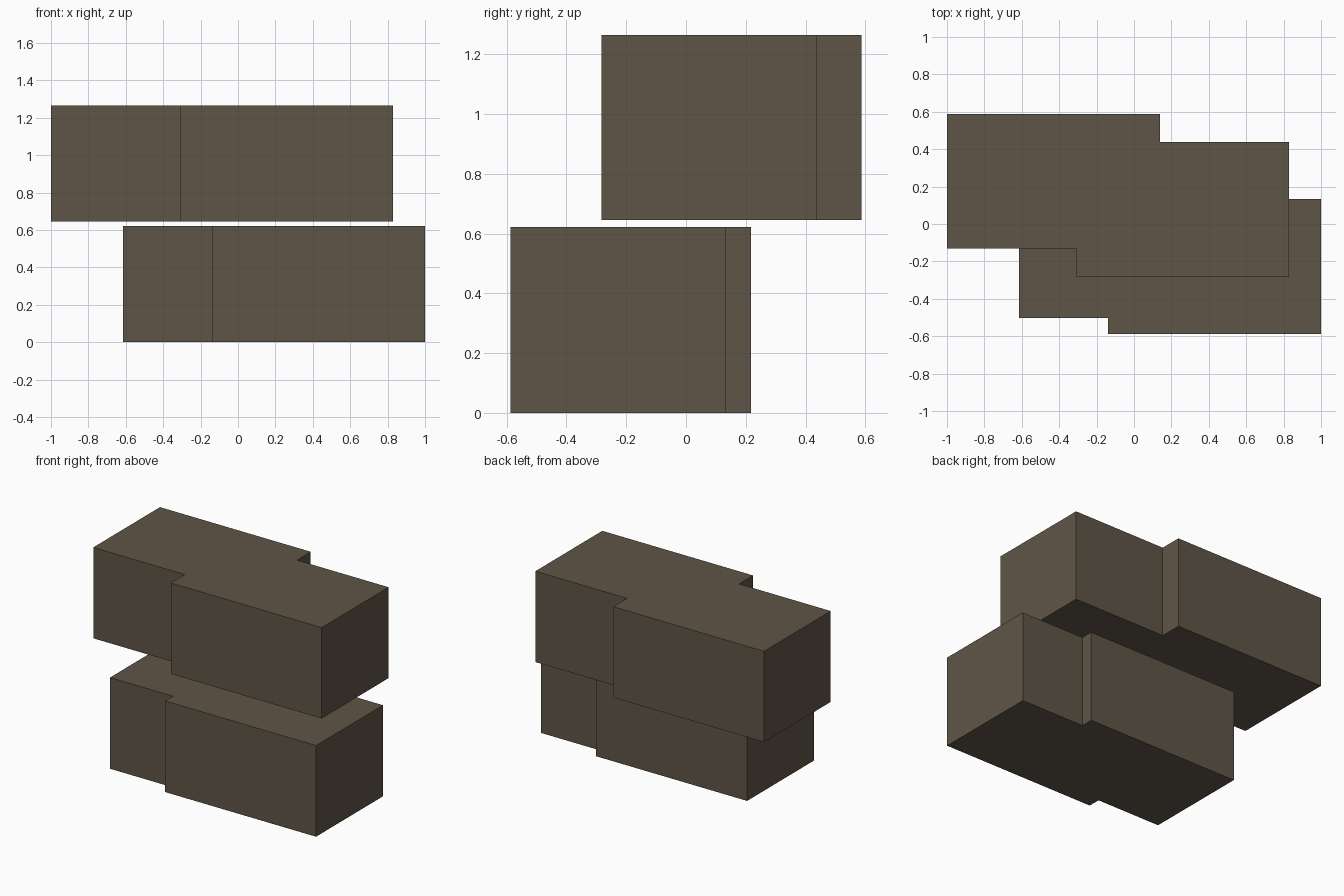
import bpy
import bmesh

# Remove the default object
cube = bpy.data.objects.get("Cube")
if cube:
    bpy.data.objects.remove(cube, do_unlink=True)

# Single flat material
brown = bpy.data.materials.new("dark_brown")
brown.use_nodes = True
color = (0.117, 0.091, 0.063, 1.0)
brown.diffuse_color = color
brown.node_tree.nodes["Principled BSDF"].inputs["Base Color"].default_value = color


def stepped_block(name, x, y_front, y_back, step_x, z):
    """Extrude a plan outline with one step in its front and one in its back.

    y_front and y_back give the edge on the right half, then on the left half;
    step_x gives where the front and the back step.
    """
    outline = [
        (x[0], y_front[0]), (step_x[0], y_front[0]),
        (step_x[0], y_front[1]), (x[1], y_front[1]),
        (x[1], y_back[1]), (step_x[1], y_back[1]),
        (step_x[1], y_back[0]), (x[0], y_back[0]),
    ]
    bm = bmesh.new()
    base = bm.faces.new([bm.verts.new((px, py, z[0])) for px, py in outline])
    result = bmesh.ops.extrude_face_region(bm, geom=[base], use_keep_orig=True)
    top = [v for v in result["geom"] if isinstance(v, bmesh.types.BMVert)]
    bmesh.ops.translate(bm, verts=top, vec=(0, 0, z[1] - z[0]))
    bmesh.ops.recalc_face_normals(bm, faces=bm.faces)
    mesh = bpy.data.meshes.new(name)
    bm.to_mesh(mesh)
    bm.free()
    mesh.materials.append(brown)
    obj = bpy.data.objects.new(name, mesh)
    bpy.context.collection.objects.link(obj)
    return obj


# Lower block, set forward and to the left
stepped_block("lower_block", x=(-0.614, 1.0), y_front=(-0.503, -0.587),
              y_back=(0.218, 0.134), step_x=(-0.139, 0.525), z=(0.0, 0.622))

# Upper block, floating just above, set back and to the right
stepped_block("upper_block", x=(-1.0, 0.83), y_front=(-0.132, -0.283),
              y_back=(0.587, 0.438), step_x=(-0.308, 0.138), z=(0.645, 1.265))
